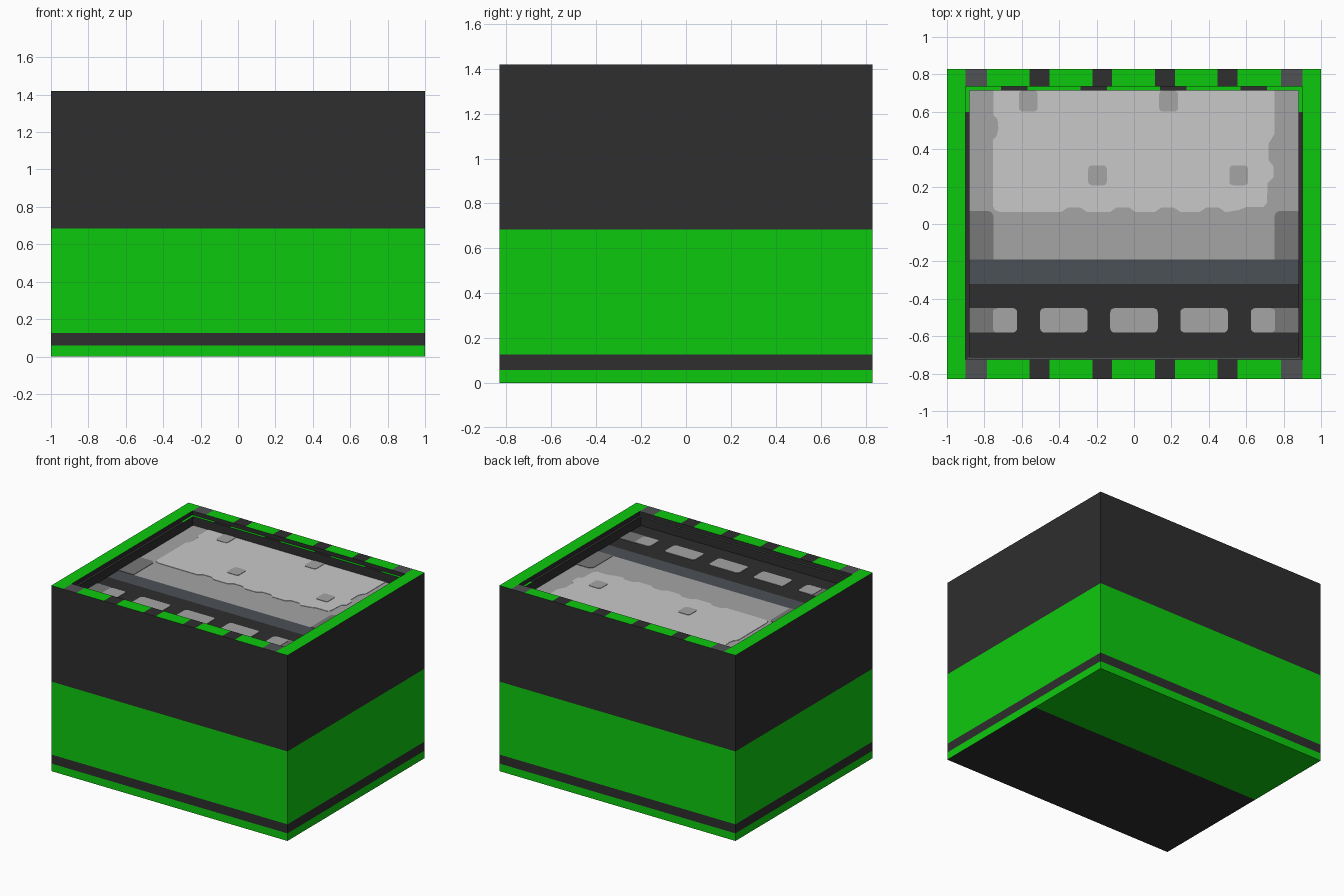
import bpy, bmesh, math
from mathutils import Vector

old = bpy.data.objects.get("Cube")
if old:
    bpy.data.objects.remove(old, do_unlink=True)


def material(name, hex_code):
    rgb = [int(hex_code[i:i + 2], 16) / 255 for i in (0, 2, 4)]
    lin = [c / 12.92 if c < 0.04 else ((c + 0.055) / 1.055) ** 2.4 for c in rgb]
    m = bpy.data.materials.new(name)
    m.use_nodes = True
    m.diffuse_color = (*lin, 1)
    m.node_tree.nodes["Principled BSDF"].inputs["Base Color"].default_value = (*lin, 1)
    return m


GREEN = material("bright green", "0DC90D")
BLACK = material("charcoal", "2E2E2E")
GREY = material("rim grey", "505255")
SLATE = material("kerb slate", "4B5156")
LIGHT = material("light grey", "C9C9C9")
MID = material("mid grey", "A5A5A5")
SHADE = material("dark grey", "787878")

HX, HY, TOP = 1.0, 0.83, 1.42
LEDGE, FLOOR = 1.39, 1.32
STRIPES = (-0.505, -0.17, 0.165, 0.5)      # dark rim stripes
NOTCHES = (-0.64, -0.215, 0.21, 0.64)      # dark notches on the back ledge


def add_object(name, bm, mats):
    me = bpy.data.meshes.new(name)
    bm.to_mesh(me)
    bm.free()
    for m in mats:
        me.materials.append(m)
    ob = bpy.data.objects.new(name, me)
    bpy.context.collection.objects.link(ob)
    return ob


def cut(bm, test, axis, value):
    """Split only the faces that pass the test, along one axis."""
    faces = [f for f in bm.faces if test(f)]
    geom = set(faces)
    for f in faces:
        geom.update(f.edges, f.verts)
    co, no = Vector(), Vector()
    co[axis], no[axis] = value, 1
    bmesh.ops.bisect_plane(bm, geom=list(geom), plane_co=co, plane_no=no, dist=1e-5)


def flat_at(z):
    return lambda f: all(abs(v.co.z - z) < 1e-4 for v in f.verts)


# Tray body: rectangular rings skinned from the base, over the rim, to the floor
rings = [(HX, -HY, HY, z) for z in (0, 0.058, 0.127, 0.685, TOP)]
rings += [(0.9, -0.725, 0.735, z) for z in (TOP, LEDGE)]
rings += [(0.88, -0.71, 0.715, z) for z in (LEDGE, FLOOR)]
bm = bmesh.new()
loops = [[bm.verts.new(p) for p in ((-x, a, z), (x, a, z), (x, b, z), (-x, b, z))]
         for x, a, b, z in rings]
for lo, hi in zip(loops, loops[1:]):
    for i in range(4):
        j = (i + 1) % 4
        bm.faces.new((lo[i], lo[j], hi[j], hi[i]))
bm.faces.new(loops[0][::-1])
bm.faces.new(loops[-1])
bm.normal_update()

on_rim, on_ledge, on_base = flat_at(TOP), flat_at(LEDGE), flat_at(0)
for s in STRIPES:
    for d in (-0.053, 0.053):
        cut(bm, on_rim, 0, s + d)
for x in (-0.9, -0.787, 0.787, 0.9):
    cut(bm, on_rim, 0, x)
for s in NOTCHES:
    for d in (-0.07, 0.07):
        cut(bm, on_ledge, 0, s + d)
cut(bm, on_ledge, 1, 0.6)
cut(bm, on_base, 1, 0.12)

for f in bm.faces:
    c = f.calc_center_median()
    if on_rim(f):
        striped = any(abs(c.x - s) < 0.05 for s in STRIPES)
        f.material_index = 0 if abs(c.x) > 0.9 else 2 if abs(c.x) > 0.787 else int(striped)
    elif on_ledge(f):
        notch = c.y > 0.7 and any(abs(c.x - s) < 0.069 for s in NOTCHES)
        f.material_index = 2 if c.y < -0.7 else 1 if notch or c.y < 0.6 else 0
    elif on_base(f):
        f.material_index = 0 if c.y > 0.12 else 1
    else:
        f.material_index = 1 if c.z > 0.685 or 0.058 < c.z < 0.127 else 0
add_object("tray_body", bm, [GREEN, BLACK, GREY])


def plate(name, mat, points, level):
    """Thin flat plate; a higher level lies on top of a lower one."""
    z = FLOOR + 0.003 * level
    bm = bmesh.new()
    face = bm.faces.new([bm.verts.new((x, y, z)) for x, y in points])
    face.normal_update()
    if face.normal.z < 0:
        face.normal_flip()
    side = bmesh.ops.extrude_face_region(bm, geom=[face])
    verts = [v for v in side["geom"] if isinstance(v, bmesh.types.BMVert)]
    bmesh.ops.translate(bm, verts=verts, vec=(0, 0, 0.003))
    bmesh.ops.recalc_face_normals(bm, faces=bm.faces)
    return add_object(name, bm, [mat])


def box(x0, x1, y0, y1, r=0.0):
    """Rectangle outline with optional rounded corners."""
    if not r:
        return [(x0, y0), (x1, y0), (x1, y1), (x0, y1)]
    pts = []
    corners = ((x1 - r, y1 - r), (x0 + r, y1 - r), (x0 + r, y0 + r), (x1 - r, y0 + r))
    for k, (cx, cy) in enumerate(corners):
        for n in range(5):
            a = math.pi / 2 * (k + n / 4)
            pts.append((cx + r * math.cos(a), cy + r * math.sin(a)))
    return pts


# Road, kerb and pavement
plate("road", BLACK, box(-0.88, 0.88, -0.71, -0.32), 0)
plate("kerb", SLATE, box(-0.88, 0.88, -0.32, -0.19), 0)
plate("pavement", MID, box(-0.88, 0.88, -0.19, 0.715), 0)

# Shaded pavement ends
for side, s in (("left", 1), ("right", -1)):
    pts = [(0.88, -0.19), (0.75, -0.19), (0.75, 0.04), (0.76, 0.06), (0.78, 0.07), (0.88, 0.07)]
    plate(f"pavement_end_{side}", SHADE, [(s * x, y) for x, y in pts], 1)

# Pale slab with a worn, wavy outline
edge = [(-0.75, 0.715), (-0.75, 0.58), (-0.73, 0.56), (-0.725, 0.51), (-0.735, 0.47),
        (-0.755, 0.45), (-0.755, 0.1), (-0.745, 0.075), (-0.72, 0.065)]
for x in (-0.32, -0.06, 0.18, 0.42):
    edge += [(x - 0.07, 0.063), (x - 0.035, 0.087), (x + 0.035, 0.087), (x + 0.07, 0.063)]
edge += [(0.56, 0.075), (0.6, 0.09), (0.69, 0.09), (0.71, 0.11), (0.715, 0.22), (0.745, 0.25),
         (0.745, 0.31), (0.72, 0.34), (0.72, 0.43), (0.75, 0.48), (0.75, 0.715)]
plate("pale_slab", LIGHT, edge, 1)

# Worn spots on the slab
for i, (x, y, h) in enumerate(((-0.565, 0.658, 0.057), (0.185, 0.658, 0.057),
                               (-0.195, 0.26, 0.053), (0.56, 0.26, 0.053))):
    plate(f"slab_spot_{i + 1}", MID, box(x - 0.05, x + 0.05, y - h, y + h, 0.02), 2)

# Road dashes, with the outer ends shaded
for i in range(-1, 2):
    x = i * 0.375
    plate(f"road_dash_{i + 2}", MID, box(x - 0.127, x + 0.127, -0.58, -0.45, 0.022), 1)
for side, s in (("left", 1), ("right", -1)):
    inner, mid, outer = sorted((s * 0.625, s * 0.755)), s * 0.74, s * 0.88
    ends = sorted((mid, outer))
    plate(f"outer_dash_end_{side}", SHADE, box(*ends, -0.58, -0.45), 1)
    plate(f"outer_dash_{side}", MID, box(*inner, -0.58, -0.45, 0.022), 2)
